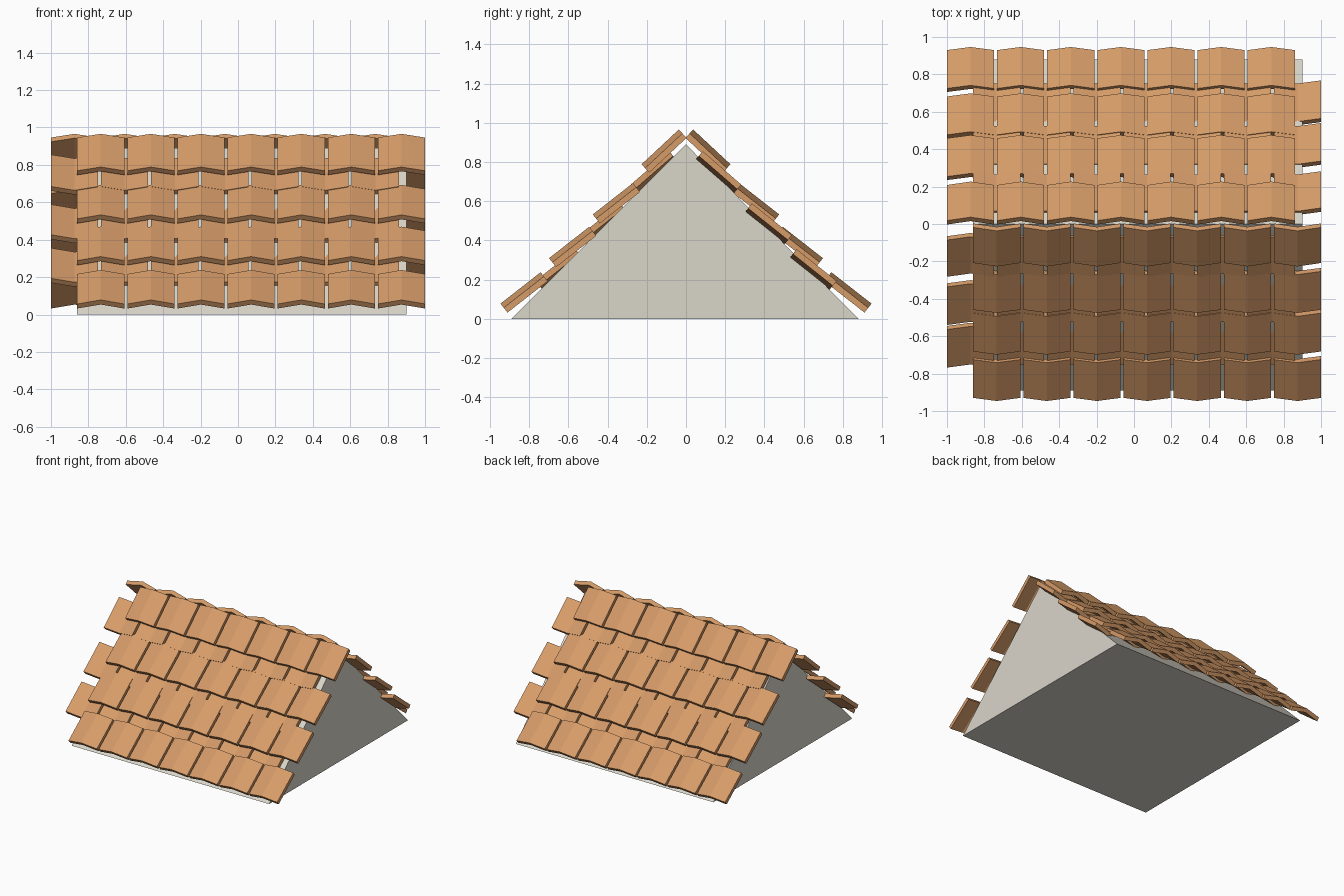
import bpy, bmesh, math
from mathutils import Matrix, Vector

if "Cube" in bpy.data.objects:
    bpy.data.objects.remove(bpy.data.objects["Cube"])

def material(name, color):
    m = bpy.data.materials.new(name)
    m.diffuse_color = (*color, 1)
    m.use_nodes = True
    m.node_tree.nodes["Principled BSDF"].inputs["Base Color"].default_value = m.diffuse_color
    return m

clay = material("clay", (0.67, 0.33, 0.14))
plaster = material("plaster", (0.70, 0.67, 0.59))

def prism(name, profile, axis_vec, mat):
    """Extrude a closed profile along a vector."""
    bm = bmesh.new()
    face = bm.faces.new([bm.verts.new(p) for p in profile])
    ext = bmesh.ops.extrude_face_region(bm, geom=[face])
    verts = [v for v in ext["geom"] if isinstance(v, bmesh.types.BMVert)]
    bmesh.ops.translate(bm, verts=verts, vec=axis_vec)
    # extrude_face_region may keep the first cap or not: fill any hole
    bmesh.ops.holes_fill(bm, edges=[e for e in bm.edges if e.is_boundary], sides=0)
    bmesh.ops.recalc_face_normals(bm, faces=bm.faces)
    me = bpy.data.meshes.new(name)
    bm.to_mesh(me)
    bm.free()
    me.materials.append(mat)
    return me

def place(name, mesh, matrix):
    ob = bpy.data.objects.new(name, mesh)
    ob.matrix_world = matrix
    bpy.context.collection.objects.link(ob)

# Gable body under the tiles
body = prism("gable_body", [(-0.86, -0.89, 0), (-0.86, 0.88, 0), (-0.86, 0, 0.89)],
             Vector((1.76, 0, 0)), plaster)
place("gable_body", body, Matrix())

# Bent tile: centre lies at the origin, length along y
W, L, BEND, THICK = 0.252, 0.26, 0.027, 0.031

def tile_mesh(name, sign):
    a, b = -(BEND + THICK) / 2, (THICK - BEND) / 2
    pts = [(-W / 2, a), (0, a + BEND), (W / 2, a),
           (W / 2, b), (0, b + BEND), (-W / 2, b)]
    return prism(name, [(x, -L / 2, sign * z) for x, z in pts], Vector((0, L, 0)), clay)

cover = tile_mesh("cover_tile", 1)
pan = tile_mesh("pan_tile", -1)

# Rows on the front slope: (y, z, slope in degrees)
cover_rows = [(-0.112, 0.856, 43), (-0.355, 0.590, 38), (-0.578, 0.367, 38), (-0.826, 0.135, 38)]
pan_rows = [(-0.165, 0.748, 41), (-0.42, 0.485, 38.5), (-0.648, 0.252, 38.5)]
PITCH = 0.268

# Both slopes: the back is the front turned half way round
for side, turn in (("front", 0), ("back", math.pi)):
    spin = Matrix.Rotation(turn, 4, 'Z')
    for kind, mesh, rows, shift in (("cover", cover, cover_rows, 0.07),
                                    ("pan", pan, pan_rows, -0.07)):
        for r, (y, z, deg) in enumerate(rows):
            tilt = Matrix.Rotation(math.radians(deg), 4, 'X')
            for i in range(7):
                pos = Matrix.Translation((shift + (i - 3) * PITCH, y, z))
                place(f"{side}_{kind}_tile_{r + 1}_{i + 1}", mesh, spin @ pos @ tilt)
